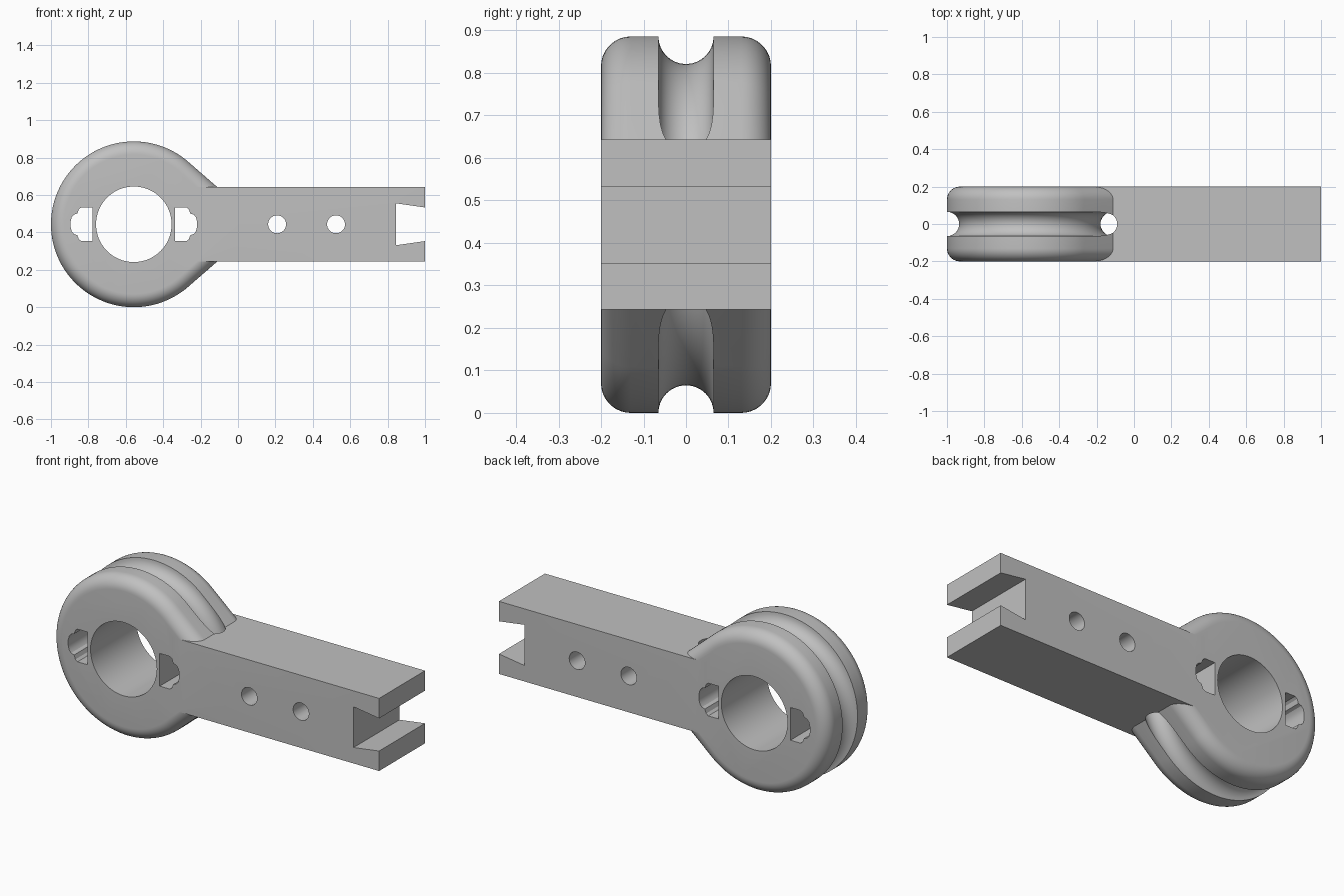
import bpy, bmesh, math
from math import cos, sin, pi, radians

cube = bpy.data.objects.get("Cube")
if cube:
    bpy.data.objects.remove(cube, do_unlink=True)

CX, CZ = -0.557, 0.446      # ring centre
R, HALF = 0.443, 0.2        # ring radius, half thickness
FLANK = radians(49)         # tangent angle of the straight flanks
FILLET = 0.07

grey = bpy.data.materials.new("plain grey")
grey.use_nodes = True
grey.diffuse_color = (0.53, 0.53, 0.53, 1)
grey.node_tree.nodes["Principled BSDF"].inputs["Base Color"].default_value = grey.diffuse_color


def loft(name, rings):
    """Closed solid through equal rings of (x, y, z) points."""
    bm = bmesh.new()
    loops = [[bm.verts.new(p) for p in ring] for ring in rings]
    n = len(loops[0])
    for a, b in zip(loops, loops[1:]):
        for i in range(n):
            j = (i + 1) % n
            bm.faces.new((a[i], a[j], b[j], b[i]))
    bm.faces.new(loops[0])
    bm.faces.new(loops[-1])
    bmesh.ops.recalc_face_normals(bm, faces=bm.faces)
    mesh = bpy.data.meshes.new(name)
    bm.to_mesh(mesh)
    bm.free()
    mesh.materials.append(grey)
    obj = bpy.data.objects.new(name, mesh)
    bpy.context.collection.objects.link(obj)
    return obj


def prism(name, outline, half):
    return loft(name, [[(x, y, z) for x, z in outline] for y in (-half, half)])


def round_bar(name, x, r, sides):
    pts = [(x + r * cos(2 * pi * i / sides), CZ + r * sin(2 * pi * i / sides)) for i in range(sides)]
    return prism(name, pts, 0.3)


def combine(target, tool, operation):
    mod = target.modifiers.new("combine", "BOOLEAN")
    mod.operation, mod.solver, mod.object = operation, "EXACT", tool
    bpy.context.view_layer.objects.active = target
    bpy.ops.object.modifier_apply(modifier=mod.name)
    bpy.data.objects.remove(tool, do_unlink=True)


# Teardrop head with rounded rims
def teardrop(inset, y, steps=112):
    r = R - inset
    pts = []
    for i in range(steps + 1):
        a = FLANK + (2 * pi - 2 * FLANK) * i / steps
        pts.append((CX + r * cos(a), y, CZ + r * sin(a)))
    pts.append((CX + r / cos(FLANK), y, CZ))
    return pts


steps = 9
rim = [(FILLET * (1 - sin(t)), HALF - FILLET + FILLET * cos(t))
       for t in (pi / 2 * i / steps for i in range(steps + 1))]
head = loft("lever_arm", [teardrop(d, -y) for d, y in rim] + [teardrop(d, y) for d, y in reversed(rim)])

# Square arm
combine(head, prism("arm", [(-0.26, CZ - 0.2), (1, CZ - 0.2), (1, CZ + 0.2), (-0.26, CZ + 0.2)], HALF), "UNION")

# Ring groove, running on as a tunnel through the arm root
bpy.ops.mesh.primitive_torus_add(major_radius=R, minor_radius=0.065, major_segments=128,
                                 minor_segments=32, location=(CX, 0, CZ), rotation=(pi / 2, 0, 0))
groove = bpy.context.object
groove.data.materials.append(grey)
combine(head, groove, "DIFFERENCE")

# Axle bore and two pin holes
for x, r, sides in ((CX, 0.202, 80), (0.209, 0.048, 32), (0.524, 0.048, 32)):
    combine(head, round_bar("bore", x, r, sides), "DIFFERENCE")

# Lobed slots on both sides of the bore
lobe = [(0.22, 0.09), (0.281, 0.09), (0.294, 0.08), (0.302, 0.058),
        (0.32, 0.052), (0.332, 0.038), (0.338, 0.015)]
lobe += [(x, -z) for x, z in reversed(lobe)]
for side in (-1, 1):
    combine(head, prism("slot", [(CX + side * x, CZ + z) for x, z in lobe], 0.3), "DIFFERENCE")

# Dovetail notch at the arm tip, sides carried on past the end
notch = [(0.845, 0.112), (1.155, 0.068), (1.155, -0.068), (0.845, -0.112)]
combine(head, prism("notch", [(x, CZ + z) for x, z in notch], 0.3), "DIFFERENCE")

# Stand on the ground, smooth the curved faces
low = min(v.co.z for v in head.data.vertices)
for v in head.data.vertices:
    v.co.z -= low
bpy.ops.object.select_all(action="DESELECT")
head.select_set(True)
bpy.context.view_layer.objects.active = head
bpy.ops.object.shade_smooth_by_angle(angle=radians(30))
